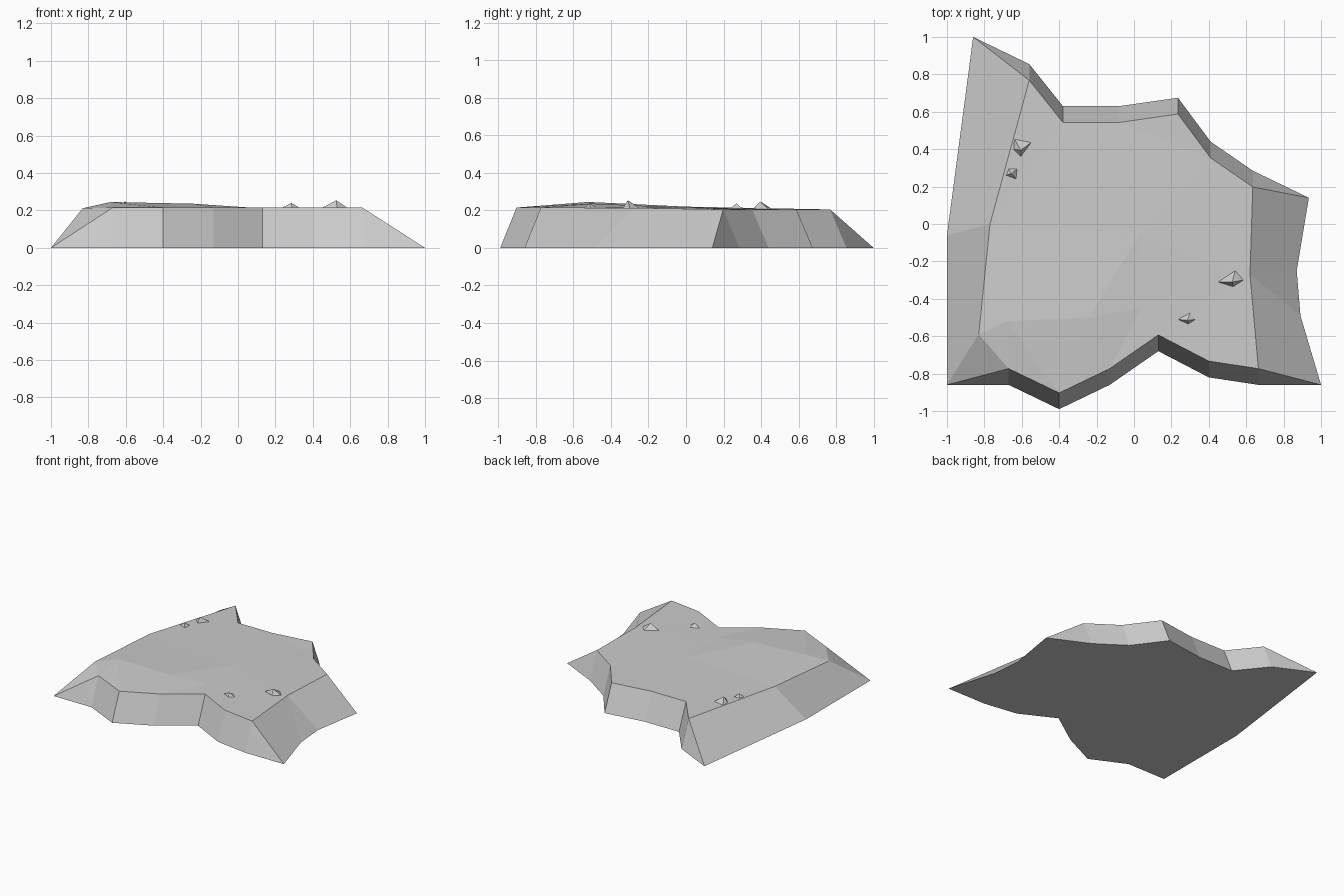
import bpy
import bmesh
from mathutils import Vector
from mathutils.geometry import delaunay_2d_cdt

default_cube = bpy.data.objects.get("Cube")
if default_cube:
    bpy.data.objects.remove(default_cube, do_unlink=True)

stone = bpy.data.materials.new("stone_grey")
stone.use_nodes = True
grey = (0.6, 0.6, 0.6, 1)
stone.diffuse_color = grey
stone.node_tree.nodes["Principled BSDF"].inputs["Base Color"].default_value = grey


def finish(name, bm):
    """Turn a bmesh into a flat-shaded stone object."""
    bmesh.ops.recalc_face_normals(bm, faces=bm.faces[:])
    mesh = bpy.data.meshes.new(name)
    bm.to_mesh(mesh)
    bm.free()
    mesh.materials.append(stone)
    obj = bpy.data.objects.new(name, mesh)
    bpy.context.collection.objects.link(obj)
    return obj


# Ground plateau: jagged front and back paths, each sloping inward to the top
FRONT = [(-.67, -.86), (-.4, -.99), (-.13, -.86), (.13, -.68), (.4, -.82), (.665, -.86)]
BACK = [(.635, .285), (.41, .44), (.235, .675), (-.08, .63), (-.38, .63), (-.56, .855)]
INSET = .087

bm = bmesh.new()


def vert(x, y, z=0.0):
    return bm.verts.new((x, y, z))


def path(points, shift, z):
    foot = [vert(*p) for p in points]
    rim = [vert(x, y + shift, z) for x, y in points]
    return foot, rim


front_foot, front_rim = path(FRONT, INSET, .215)
back_foot, back_rim = path(BACK, -INSET, .205)

# Pointed feet at the corners and along the sides
front_left, front_right = vert(-1, -.86), vert(1, -.86)
back_right, back_left = vert(.935, .14), vert(-.86, 1)
right_low, right_mid = vert(.89, -.49), vert(.87, -.25)
left_mid = vert(-1, -.06)
right_rim = vert(.62, -.27, .213)
left_rim, left_low = vert(-.77, 0, .22), vert(-.83, -.59, .212)

# Cliff walls
for foot, rim in ((front_foot, front_rim), (back_foot, back_rim)):
    for i in range(len(foot) - 1):
        bm.faces.new((foot[i], foot[i + 1], rim[i + 1], rim[i]))

# Sloping sides and corner spurs
for corners in (
    (front_left, front_foot[0], front_rim[0]),
    (front_left, front_rim[0], left_low),
    (front_left, left_low, left_rim, left_mid),
    (left_mid, left_rim, back_rim[-1], back_left),
    (back_left, back_rim[-1], back_foot[-1]),
    (front_right, front_rim[-1], front_foot[-1]),
    (front_right, right_low, right_rim, front_rim[-1]),
    (right_low, right_mid, right_rim),
    (right_mid, back_right, back_rim[0], right_rim),
    (back_right, back_foot[0], back_rim[0]),
):
    bm.faces.new(corners)

# Flat underside
bm.faces.new([front_left, *front_foot, front_right, right_low, right_mid,
              back_right, *back_foot, back_left, left_mid])

# Uneven top, triangulated around a low hump
hump, ridge = vert(-.68, -.52, .245), vert(-.24, -.5, .236)
dip_back, dip_front = vert(.03, -.05, .217), vert(.04, -.45, .217)
outline = [*front_rim, right_rim, *back_rim, left_rim, left_low]
top = outline + [hump, ridge, dip_back, dip_front]
index = {v: i for i, v in enumerate(top)}
creases = list(zip(outline, outline[1:] + outline[:1]))
creases += [(left_low, hump), (hump, ridge), (ridge, dip_back), (ridge, dip_front),
            (dip_back, dip_front), (dip_front, front_rim[3]),
            (hump, front_rim[0]), (hump, front_rim[1])]
result = delaunay_2d_cdt([v.co.to_2d() for v in top],
                         [(index[a], index[b]) for a, b in creases], [], 1, 1e-5)
for tri in result[2]:
    bm.faces.new([top[result[3][i][0]] for i in tri])
finish("ground_plateau", bm)


# Loose stones: small irregular pyramids resting on the top
def pebble(name, base, apex, z):
    bm = bmesh.new()
    ring = [bm.verts.new((x, y, z)) for x, y in base]
    tip = bm.verts.new(apex)
    bm.faces.new(ring)
    for a, b in zip(ring, ring[1:] + ring[:1]):
        bm.faces.new((a, b, tip))
    finish(name, bm)


pebble("back_large_stone", [(-.645, .4), (-.605, .36), (-.55, .435), (-.64, .455)],
       (-.605, .395, .248), .21)
pebble("back_small_stone", [(-.685, .26), (-.63, .24), (-.625, .295), (-.67, .295)],
       (-.655, .27, .238), .213)
pebble("front_large_stone", [(.45, -.31), (.53, -.335), (.585, -.3), (.54, -.25)],
       (.525, -.31, .254), .214)
pebble("front_small_stone", [(.235, -.51), (.29, -.535), (.33, -.51), (.3, -.475)],
       (.285, -.515, .24), .214)
